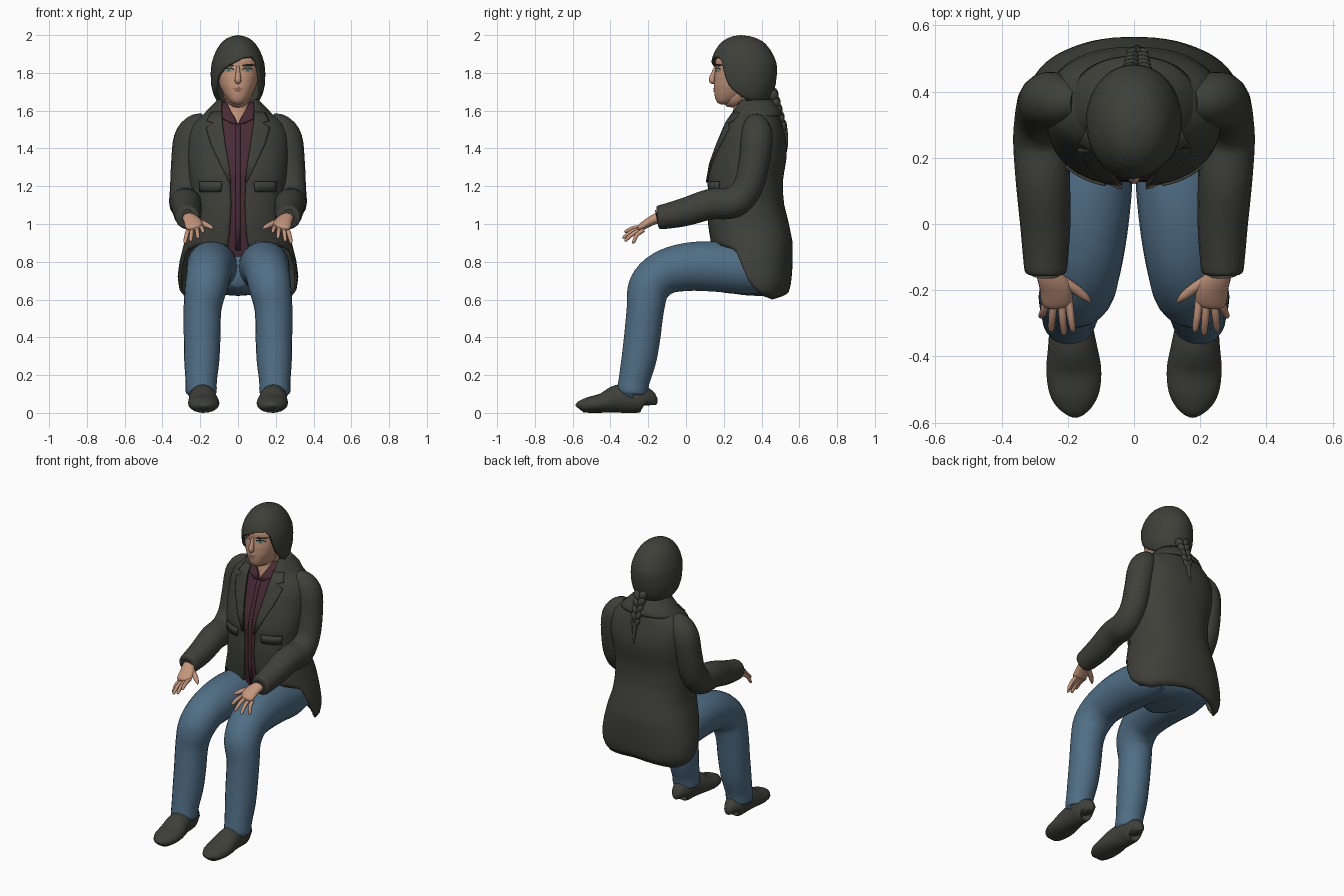
import bpy, bmesh, math
from mathutils import Vector


def material(name, rgb):
    m = bpy.data.materials.new(name)
    m.diffuse_color = (*rgb, 1)
    return m


CLOTH = material("charcoal", (.050, .050, .042))
JEANS = material("denim blue", (.080, .155, .235))
SKIN = material("skin", (.55, .30, .20))
SHIRT = material("maroon", (.065, .024, .036))
LIPS = material("lip", (.33, .15, .11))
EYE = material("eye green", (.05, .13, .10))
WHITE = material("eye grey", (.35, .33, .30))
DARK = material("brow dark", (.015, .015, .013))


def finish(name, bm, mat, angle=50):
    me = bpy.data.meshes.new(name)
    bm.to_mesh(me)
    bm.free()
    me.materials.append(mat)
    ob = bpy.data.objects.new(name, me)
    bpy.context.collection.objects.link(ob)
    bpy.ops.object.select_all(action='DESELECT')
    ob.select_set(True)
    bpy.context.view_layer.objects.active = ob
    bpy.ops.object.shade_smooth_by_angle(angle=math.radians(angle))
    return ob


def interp(table, x):
    """Linear lookup in rows sorted by their first value."""
    if x <= table[0][0]:
        return table[0][1:]
    for a, b in zip(table, table[1:]):
        if x <= b[0]:
            f = (x - a[0]) / (b[0] - a[0])
            return [p + (q - p) * f for p, q in zip(a[1:], b[1:])]
    return table[-1][1:]


def tube(name, pts, mat, sides=18, steps=4):
    """Rounded limb through rows of (x, y, z, radius across, radius other way)."""
    pts = [Vector(p if len(p) == 5 else (*p, p[3])) for p in pts]
    rows = []
    for i in range(len(pts) - 1):
        p0, p1, p2, p3 = pts[max(i - 1, 0)], pts[i], pts[i + 1], pts[min(i + 2, len(pts) - 1)]
        for k in range(steps):
            t = k / steps
            rows.append(.5 * (2 * p1 + (p2 - p0) * t + (2 * p0 - 5 * p1 + 4 * p2 - p3) * t * t
                              + (3 * p1 - p0 - 3 * p2 + p3) * t ** 3))
    rows.append(pts[-1])
    bm, rings = bmesh.new(), []
    for i, r in enumerate(rows):
        t = (rows[min(i + 1, len(rows) - 1)] - rows[max(i - 1, 0)])
        t = Vector(t[:3]).normalized()
        n1 = Vector((1, 0, 0))
        n1 = (n1 - t * n1.dot(t)).normalized()
        n2 = t.cross(n1)
        rings.append([bm.verts.new(Vector(r[:3]) + n1 * r[3] * math.cos(a) + n2 * r[4] * math.sin(a))
                      for a in (2 * math.pi * k / sides for k in range(sides))])
    for a, b in zip(rings, rings[1:]):
        for k in range(sides):
            bm.faces.new((a[k], a[k - 1], b[k - 1], b[k]))
    bm.faces.new(rings[0])
    bm.faces.new(rings[-1])
    bmesh.ops.recalc_face_normals(bm, faces=bm.faces)
    return finish(name, bm, mat)


def shell(name, prof, top, edge, mat, gap=None, p=2, grow=0, thick=.012, cols=72, rows=22, power=1):
    """Garment or hair: columns around the body, each ending at its own height."""
    bm, grid = bmesh.new(), []
    for j in range(rows + 1):
        ring = []
        for i in range(cols + 1):
            u = 360 * i / cols
            low = interp(edge, u if u <= 180 else u - 360)[0]
            z = top + (low - top) * (j / rows) ** power
            rx, yf, yb = interp(prof, z)
            rx, yf, yb = rx + grow, yf - grow, yb + grow
            g = math.asin(min(1, interp(gap, z)[0] / rx) ** (p / 2)) if gap else 0
            a = g + (2 * math.pi - 2 * g) * i / cols
            s, c = math.sin(a), math.cos(a)
            x = rx * math.copysign(abs(s) ** (2 / p), s)
            y = (yf + yb) / 2 - (yb - yf) / 2 * math.copysign(abs(c) ** (2 / p), c)
            ring.append(bm.verts.new((x, y, z)))
        grid.append(ring)
    for a, b in zip(grid, grid[1:]):
        for i in range(cols):
            bm.faces.new((a[i], b[i], b[i + 1], a[i + 1]))
    bmesh.ops.remove_doubles(bm, verts=bm.verts, dist=.0004)
    ob = finish(name, bm, mat, 60)
    if thick:
        mod = ob.modifiers.new("thickness", 'SOLIDIFY')
        mod.thickness, mod.offset = thick, -1
    return ob


def patch(name, rows, prof, off, mat, p=2, n=8, thick=0):
    """Thin plate of rows (z, x0, x1) laid on the front of a profile."""
    bm, grid = bmesh.new(), []
    for z, x0, x1 in rows:
        x0, x1 = min(x0, x1), max(x0, x1)
        rx, yf, yb = interp(prof, z)
        xs = [x0 + (x1 - x0) * i / n for i in range(n + 1)]
        grid.append([bm.verts.new((x, (yf + yb) / 2 - off - (yb - yf) / 2
                                   * (1 - min(1, abs(x) / rx) ** p) ** (1 / p), z)) for x in xs])
    for a, b in zip(grid, grid[1:]):
        for i in range(n):
            bm.faces.new((a[i], a[i + 1], b[i + 1], b[i]))
    ob = finish(name, bm, mat)
    if thick:
        mod = ob.modifiers.new("thickness", 'SOLIDIFY')
        mod.thickness, mod.offset = thick, 0


def oval(cx, cz, w, h, slant=0):
    ts = [-1 + i / 4 for i in range(9)]
    return [(cz + h * t, cx + slant * t - w * math.sqrt(1 - t * t), cx + slant * t + w * math.sqrt(1 - t * t))
            for t in ts]


def blob(name, loc, size, mat, tilt=0):
    bm = bmesh.new()
    bmesh.ops.create_uvsphere(bm, u_segments=14, v_segments=9, radius=1)
    ob = finish(name, bm, mat)
    ob.location, ob.scale, ob.rotation_euler = loc, size, (0, tilt, 0)


# Jacket, shirt and lapels: profile rows are z, half width, front y, back y
BODY = [(.60, .27, .25, .52), (.65, .31, .22, .55), (.72, .32, .18, .56), (.80, .31, .15, .565),
        (.90, .285, .13, .565), (1.0, .255, .115, .545), (1.1, .25, .112, .52), (1.18, .255, .118, .512),
        (1.25, .26, .115, .515), (1.33, .268, .135, .53), (1.4, .27, .16, .535), (1.47, .268, .187, .525),
        (1.53, .245, .212, .508), (1.57, .20, .232, .495), (1.60, .15, .25, .482), (1.635, .105, .268, .455)]
OPEN = [(.88, .055), (.95, .045), (1.1, .036), (1.25, .043), (1.4, .07), (1.55, .09), (1.64, .09)]
HEM = [(-180, .64), (-150, .62), (-115, .60), (-90, .62), (-76, .68), (-64, .86), (-40, .885), (0, .875),
       (40, .885), (64, .86), (76, .68), (90, .62), (115, .60), (150, .62), (180, .64)]
shell("jacket", BODY, 1.635, HEM, CLOTH, gap=OPEN, p=2.3, rows=30)
shell("jacket_collar", [(1.55, .20, .228, .505), (1.60, .16, .24, .498), (1.66, .10, .265, .45)],
      1.66, [(-180, 1.575), (0, 1.56), (180, 1.575)], CLOTH, gap=OPEN, p=2.2, grow=.006, rows=6)
shell("shirt", BODY, 1.635, [(-180, .9), (-16, .9), (0, .79), (16, .9), (180, .9)], SHIRT,
      gap=[(1.53, 0), (1.635, .055)], p=2.3, grow=-.014, thick=.006, rows=28)
patch("shirt_placket", [(z, -.012, .012) for z in (.86, 1.0, 1.15, 1.25, 1.33, 1.4, 1.47, 1.53)],
      BODY, -.009, SHIRT, 2.3, 2, .004)
LAPEL = [(1.22, .005), (1.32, .04), (1.42, .07), (1.51, .085), (1.535, .04), (1.545, .075), (1.60, .045)]
for s, side in ((1, "left"), (-1, "right")):
    patch(side + "_lapel", [(z, s * (interp(OPEN, z)[0] - .006), s * (interp(OPEN, z)[0] + w)) for z, w in LAPEL],
          BODY, .008, CLOTH, 2.3, 6, .009)
    patch(side + "_shirt_collar", [(1.53, s * .002, s * .03), (1.56, s * .018, s * .085),
                                   (1.60, s * .04, s * .09), (1.645, s * .06, s * .085)],
          BODY, -.004, SHIRT, 2.3, 5, .008)
    patch(side + "_pocket_flap", [(1.17, s * .09, s * .2), (1.225, s * .085, s * .205)], BODY, .005, CLOTH, 2.3, 6, .008)

    # Sleeve
    tube(side + "_sleeve", [(s * x, y, z, r) for x, y, z, r in (
        (.17, .37, 1.545, .045), (.215, .372, 1.515, .072), (.255, .375, 1.45, .085), (.272, .36, 1.32, .082),
        (.28, .325, 1.19, .08), (.28, .25, 1.115, .085), (.275, .13, 1.105, .082), (.268, 0, 1.065, .076),
        (.267, -.1, 1.042, .068), (.267, -.148, 1.035, .06), (.267, -.15, 1.035, .03))], CLOTH)

    # Hand with four fingers and a thumb
    tube(side + "_palm", [(s * .262, -.12, 1.04, .032, .03), (s * .256, -.155, 1.03, .038, .028),
                          (s * .238, -.195, 1.01, .047, .024), (s * .232, -.24, .982, .045, .019),
                          (s * .23, -.252, .974, .02, .008)], SKIN)
    for k, (x0, z0, x1, y1, z1) in enumerate(((.197, .985, .185, -.325, .955), (.219, .98, .212, -.335, .925),
                                              (.243, .972, .25, -.325, .91), (.264, .968, .28, -.285, .90))):
        tube(f"{side}_finger_{k + 1}", [(s * x0, -.225, z0, .012), (s * (x0 + x1) / 2, (y1 - .235) / 2, (z0 + z1) / 2 + .008, .0115),
                                        (s * x1, y1 + .008, z1 + .006, .009), (s * x1, y1, z1, .003)], SKIN, 10, 3)
    tube(side + "_thumb", [(s * .225, -.165, 1.02, .016), (s * .18, -.195, 1.0, .016),
                           (s * .148, -.22, .985, .012), (s * .132, -.235, .975, .004)], SKIN, 10, 3)

    # Trouser leg
    tube(side + "_trouser_leg", [(s * x, y, z, r) for x, y, z, r in (
        (.13, .45, .74, .10), (.135, .32, .755, .128), (.138, .15, .775, .134), (.145, 0, .772, .128),
        (.155, -.12, .74, .118), (.17, -.195, .665, .112), (.188, -.215, .55, .1), (.19, -.232, .4, .097),
        (.192, -.25, .28, .093), (.195, -.275, .17, .083), (.195, -.285, .105, .08), (.195, -.285, .1, .05))], JEANS, 22)

    # Shoe: rows of y, half width, top height
    tube(side + "_shoe", [(s * x, y, h / 2, w, h / 2) for x, y, w, h in (
        (.178, -.567, .02, .045), (.178, -.555, .05, .065), (.18, -.51, .075, .085), (.182, -.44, .083, .105),
        (.186, -.37, .074, .145), (.19, -.31, .066, .155), (.192, -.24, .062, .145), (.192, -.205, .045, .12),
        (.192, -.2, .02, .08))], CLOTH, 20)

# Seat of the trousers
tube("trouser_seat", [(0, .13, .73, .05, .06), (0, .18, .735, .12, .1), (0, .28, .755, .22, .13),
                      (0, .42, .755, .255, .135), (0, .5, .75, .2, .11), (0, .53, .75, .1, .06)], JEANS, 24)

# Head, neck and nose
FACE = [(1.632, .012, .185, .225), (1.64, .034, .168, .25), (1.66, .055, .156, .30), (1.69, .077, .15, .36),
        (1.73, .097, .148, .39), (1.78, .11, .15, .41), (1.82, .116, .156, .42), (1.87, .115, .156, .42),
        (1.92, .09, .19, .39), (1.95, 0, .28, .28)]
shell("head", FACE, 1.95, [(-180, 1.632), (180, 1.632)], SKIN, p=2.15, thick=0, cols=40, rows=30)
tube("jaw_base", [(0, .205, 1.632, .01, .018), (0, .23, 1.655, .05, .05), (0, .28, 1.69, .08, .07)], SKIN)
tube("neck", [(0, .335, 1.74, .07), (0, .322, 1.66, .066), (0, .315, 1.60, .066), (0, .31, 1.50, .078)], SKIN)
tube("nose", [(0, .158, 1.835, .008), (0, .147, 1.80, .012), (0, .138, 1.77, .016), (0, .142, 1.757, .017),
              (0, .155, 1.75, .008)], SKIN, 12)

# Face details
for s, side in ((1, "left"), (-1, "right")):
    patch(side + "_eyelid_line", oval(s * .05, 1.818, .028, .012), FACE, .002, DARK, 2.15)
    patch(side + "_eye_white", oval(s * .05, 1.815, .024, .008), FACE, .003, WHITE, 2.15)
    patch(side + "_iris", oval(s * .05, 1.815, .011, .0085), FACE, .004, EYE, 2.15)
    patch(side + "_brow", oval(s * .055, 1.84, .034, .007, s * .006), FACE, .003, DARK, 2.15)
patch("upper_lip", oval(0, 1.716, .029, .006), FACE, .003, LIPS, 2.15)
patch("lower_lip", oval(0, 1.704, .022, .006), FACE, .004, LIPS, 2.15)

# Hair with a side-swept fringe
HAIR = [(1.62, .075, .24, .42), (1.65, .112, .20, .44), (1.69, .132, .165, .462), (1.74, .143, .145, .475),
        (1.80, .145, .135, .482), (1.85, .14, .132, .48), (1.89, .128, .142, .465), (1.92, .115, .155, .448),
        (1.95, .096, .175, .425), (1.97, .078, .197, .402), (1.985, .056, .222, .37), (1.995, .03, .252, .335),
        (2.0, 0, .29, .29)]
FRINGE = [(-180, 1.635), (-120, 1.635), (-90, 1.655), (-72, 1.69), (-60, 1.72), (-50, 1.775), (-32, 1.822), (-10, 1.855),
          (12, 1.88), (36, 1.885), (48, 1.86), (54, 1.78), (62, 1.72), (74, 1.69), (90, 1.655), (120, 1.635), (180, 1.635)]
shell("hair", HAIR, 2.0, FRINGE, CLOTH, p=2.05, thick=.018, rows=26, power=1.6, cols=90)

# Braid
for k in range(5):
    z, w = 1.69 - .042 * k, .034 - .0035 * k
    for s in (1, -1):
        blob(f"braid_{k}_{'a' if s > 0 else 'b'}", (.01 + s * w * .55, .462 + .014 * k, z - .012 * (s > 0)),
             (w * .75, w * .8, .034), CLOTH, s * .5)
tube("braid_tail", [(.01, .515, 1.53, .018), (.01, .525, 1.48, .015), (.01, .532, 1.42, .008), (.01, .53, 1.38, .003)], CLOTH, 10)
